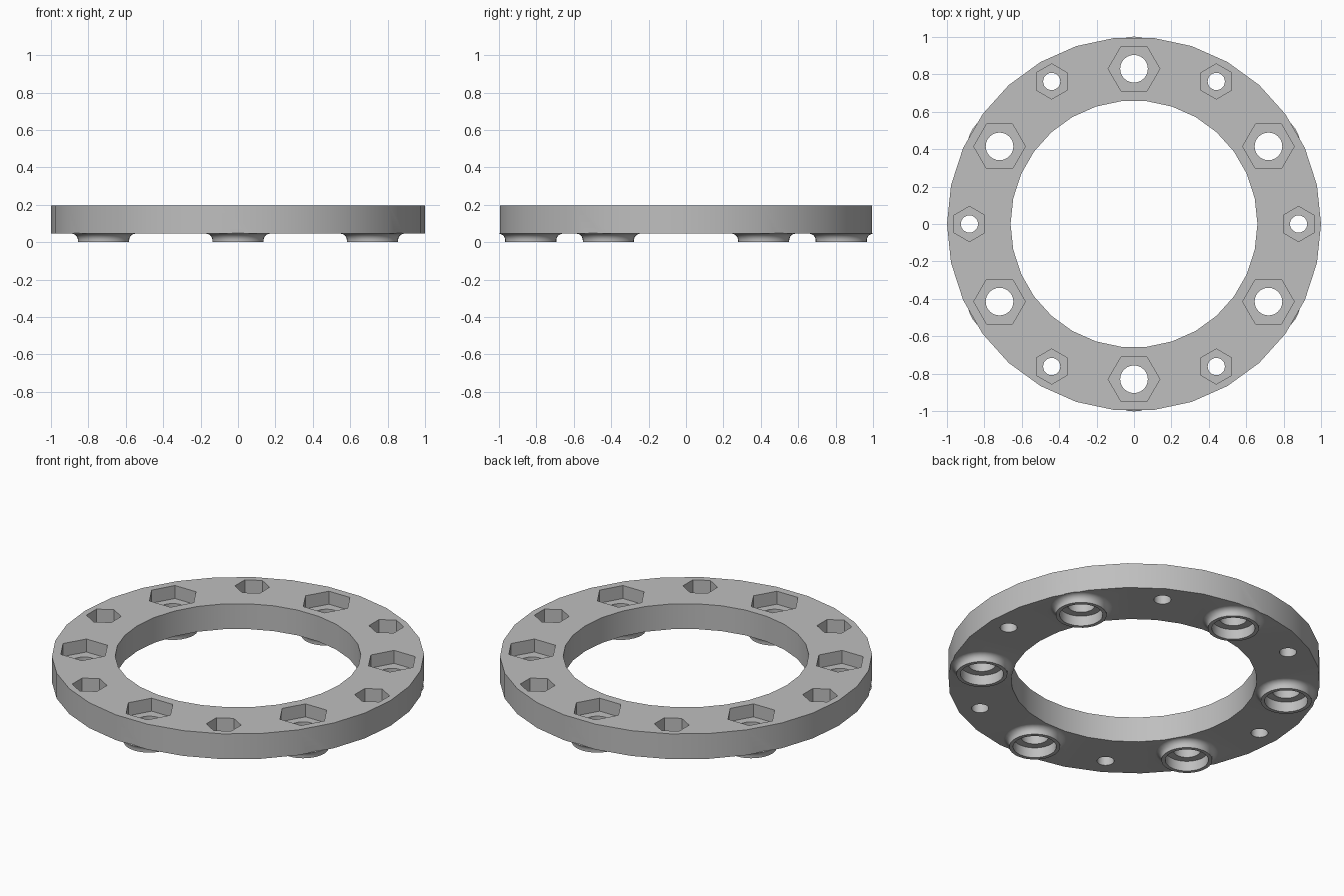
import bpy, bmesh
from math import cos, sin, pi, radians

if "Cube" in bpy.data.objects:
    bpy.data.objects.remove(bpy.data.objects["Cube"])

grey = bpy.data.materials.new("plain_grey")
grey.use_nodes = True
COLOUR = (0.52, 0.52, 0.52, 1)
grey.diffuse_color = COLOUR
grey.node_tree.nodes["Principled BSDF"].inputs["Base Color"].default_value = COLOUR

RING_BOTTOM, RING_TOP, FLOOR = 0.045, 0.195, 0.118
BIG = [(0.83 * cos(radians(a)), 0.83 * sin(radians(a))) for a in range(30, 390, 60)]
SMALL = [(0.88 * cos(radians(a)), 0.88 * sin(radians(a))) for a in range(0, 360, 60)]


def lathe(bm, profile, sides, centre=(0, 0), turn=0.0, closed=False):
    """Turn a (radius, height) profile about a vertical axis; cap it or close it into a tube."""
    rings = [[bm.verts.new((centre[0] + r * cos(turn + 2 * pi * i / sides),
                            centre[1] + r * sin(turn + 2 * pi * i / sides), z))
              for i in range(sides)] for r, z in profile]
    pairs = list(zip(rings, rings[1:]))
    if closed:
        pairs.append((rings[-1], rings[0]))
    else:
        bm.faces.new(rings[0][::-1])
        bm.faces.new(rings[-1])
    for low, high in pairs:
        for i in range(sides):
            j = (i + 1) % sides
            bm.faces.new((low[i], low[j], high[j], high[i]))


def finish(bm, name):
    bmesh.ops.recalc_face_normals(bm, faces=bm.faces)
    mesh = bpy.data.meshes.new(name)
    bm.to_mesh(mesh)
    bm.free()
    mesh.materials.append(grey)
    obj = bpy.data.objects.new(name, mesh)
    bpy.context.collection.objects.link(obj)
    return obj


def combine(target, tool, operation):
    mod = target.modifiers.new(tool.name, "BOOLEAN")
    mod.operation, mod.object, mod.solver = operation, tool, "EXACT"
    bpy.context.view_layer.objects.active = target
    bpy.ops.object.modifier_apply(modifier=mod.name)
    bpy.data.objects.remove(tool)


# Flat ring
bm = bmesh.new()
lathe(bm, [(0.66, RING_BOTTOM), (1, RING_BOTTOM), (1, RING_TOP), (0.66, RING_TOP)], 30, closed=True)
ring = finish(bm, "flange_ring")

# Round bosses flaring into the underside
bm = bmesh.new()
flare = [(0.172 - 0.035 * cos(t * pi / 12), 0.0105 + 0.035 * sin(t * pi / 12)) for t in range(7)]
for c in BIG:
    lathe(bm, [(0.137, 0)] + flare + [(0.12, 0.07)], 32, c)
combine(ring, finish(bm, "bosses"), "UNION")

# Hexagonal pockets in the top
bm = bmesh.new()
for c in BIG:
    lathe(bm, [(0.138, FLOOR), (0.138, 0.3)], 6, c)
for c in SMALL:
    lathe(bm, [(0.094, FLOOR), (0.094, 0.3)], 6, c, pi / 6)
combine(ring, finish(bm, "hex_pockets"), "DIFFERENCE")

# Round recesses in the bosses
bm = bmesh.new()
for c in BIG:
    lathe(bm, [(0.116, -0.1), (0.116, 0.06)], 32, c)
combine(ring, finish(bm, "boss_recesses"), "DIFFERENCE")

# Bolt holes right through
bm = bmesh.new()
for centres, radius in ((BIG, 0.074), (SMALL, 0.046)):
    for c in centres:
        lathe(bm, [(radius, -0.2), (radius, 0.4)], 24, c)
combine(ring, finish(bm, "bolt_holes"), "DIFFERENCE")

bpy.ops.object.select_all(action="DESELECT")
ring.select_set(True)
bpy.context.view_layer.objects.active = ring
bpy.ops.object.shade_smooth_by_angle(angle=radians(30))
